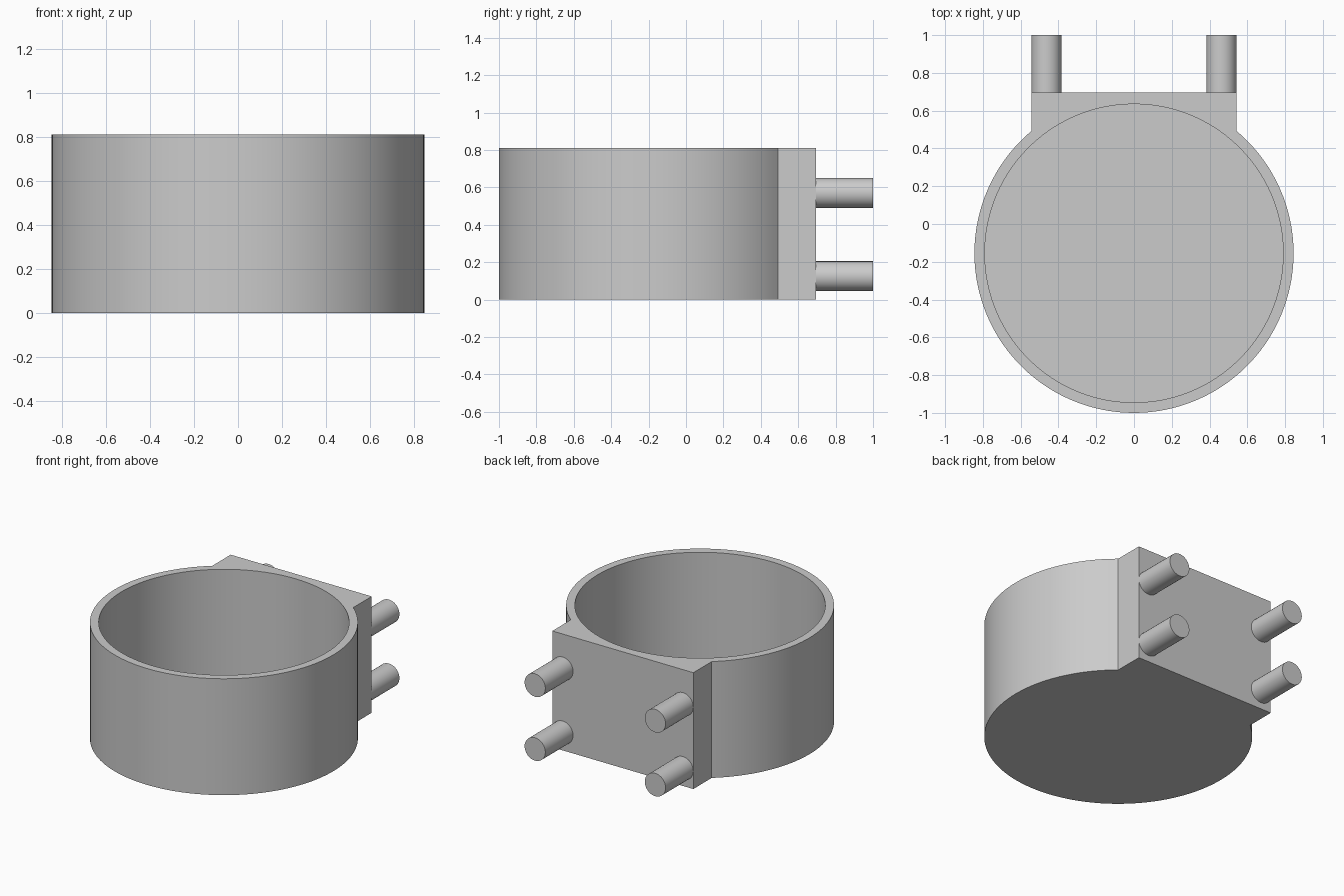
import bpy, bmesh, math
from mathutils import Matrix

cube = bpy.data.objects.get("Cube")
if cube:
    bpy.data.objects.remove(cube, do_unlink=True)

# Main dimensions
CENTRE_Y, OUTER_R, INNER_R = -0.155, 0.845, 0.79
HEIGHT, FLOOR_Z = 0.81, 0.075
BLOCK_X, BLOCK_Y = 0.543, 0.695
PEG_R, PEG_X = 0.08, 0.463

grey = bpy.data.materials.new("plain grey")
grey.use_nodes = True
colour = (0.6, 0.6, 0.6, 1)
grey.diffuse_color = colour
grey.node_tree.nodes["Principled BSDF"].inputs["Base Color"].default_value = colour


def finish(bm, name):
    bmesh.ops.recalc_face_normals(bm, faces=bm.faces)
    mesh = bpy.data.meshes.new(name)
    bm.to_mesh(mesh)
    bm.free()
    mesh.materials.append(grey)
    obj = bpy.data.objects.new(name, mesh)
    bpy.context.collection.objects.link(obj)
    bpy.ops.object.select_all(action="DESELECT")
    obj.select_set(True)
    bpy.context.view_layer.objects.active = obj
    bpy.ops.object.shade_smooth_by_angle(angle=math.radians(30))


def arc(radius, start, end, count):
    angles = [start + (end - start) * i / count for i in range(count + 1)]
    return [(radius * math.cos(a), CENTRE_Y + radius * math.sin(a)) for a in angles]


def wall(bm, outline, low, high):
    """Close a vertical wall with a flat bottom and return its top edges."""
    bottom = [bm.verts.new((x, y, low)) for x, y in outline]
    top = [bm.verts.new((x, y, high)) for x, y in outline]
    bm.faces.new(bottom)
    edges = []
    for i in range(len(outline)):
        j = (i + 1) % len(outline)
        bm.faces.new((bottom[i], bottom[j], top[j], top[i]))
        edges.append(bm.edges.get((top[i], top[j])))
    return edges


# Round cup with a flat mounting block at the back
corner = math.acos(BLOCK_X / OUTER_R)
outer = arc(OUTER_R, math.pi - corner, 2 * math.pi + corner, 96)
outer += [(BLOCK_X, BLOCK_Y), (-BLOCK_X, BLOCK_Y)]
inner = arc(INNER_R, 0, 2 * math.pi, 96)[:-1]
bm = bmesh.new()
rim = wall(bm, outer, 0, HEIGHT) + wall(bm, inner, FLOOR_Z, HEIGHT)
bmesh.ops.triangle_fill(bm, edges=rim, use_beauty=True, normal=(0, 0, 1))
finish(bm, "cup_body")

# Four round pegs on the back face
for side, x in (("left", PEG_X), ("right", -PEG_X)):
    for level, z in (("lower", 0.125), ("upper", 0.57)):
        bm = bmesh.new()
        start = BLOCK_Y - 0.01
        place = Matrix.Translation((x, (start + 1) / 2, z)) @ Matrix.Rotation(math.pi / 2, 4, "X")
        bmesh.ops.create_cone(bm, cap_ends=True, segments=32, radius1=PEG_R,
                              radius2=PEG_R, depth=1 - start, matrix=place)
        finish(bm, f"{level}_{side}_peg")
